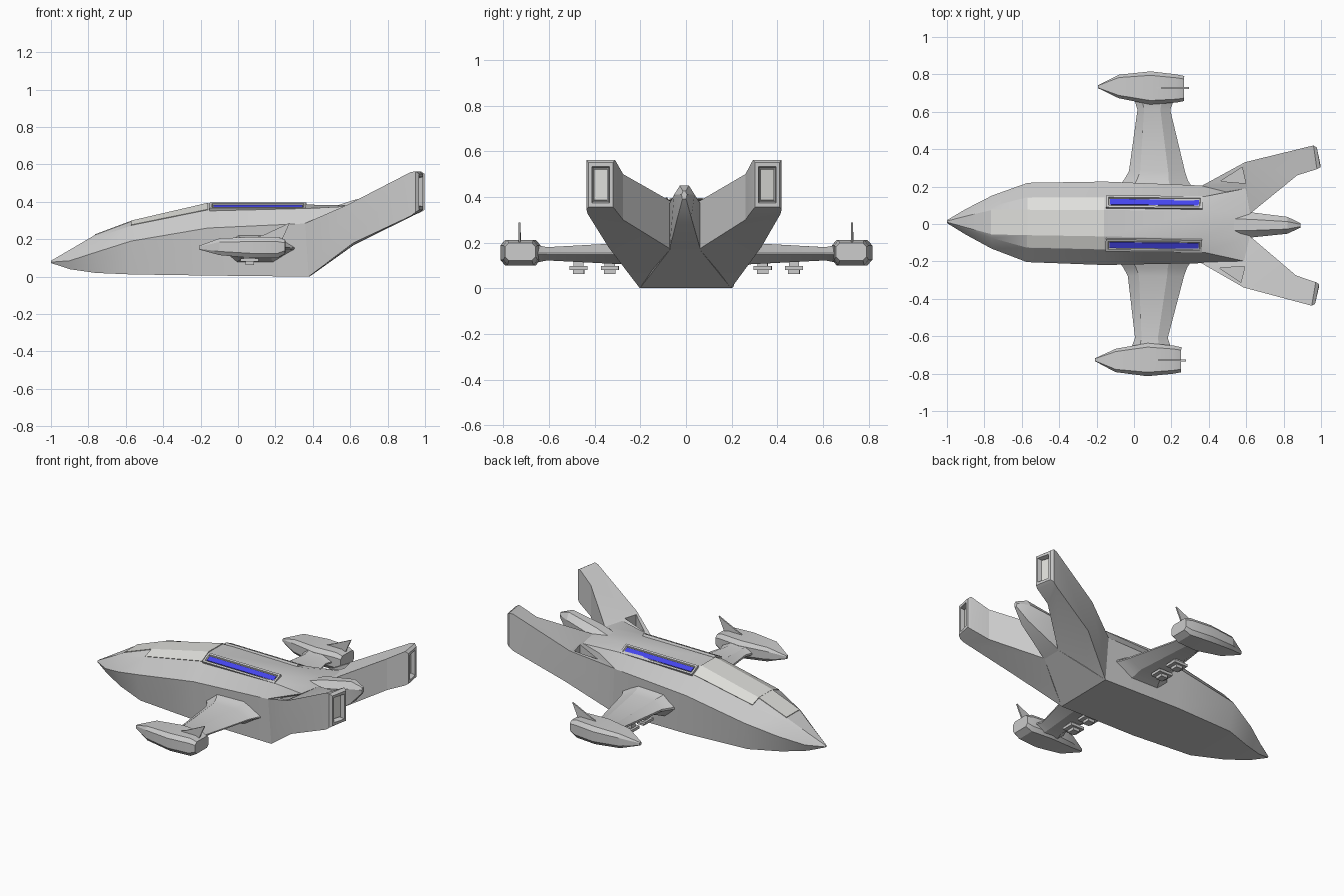
import bpy, bmesh, math

if "Cube" in bpy.data.objects:
    bpy.data.objects.remove(bpy.data.objects["Cube"])

YAW = -0.011          # the craft sits very slightly yawed
objects = []


def finish(name, bm, mirror=False, color=None, cutter=None):
    bmesh.ops.remove_doubles(bm, verts=bm.verts, dist=1e-5)
    bmesh.ops.recalc_face_normals(bm, faces=bm.faces)
    me = bpy.data.meshes.new(name)
    bm.to_mesh(me)
    bm.free()
    ob = bpy.data.objects.new(name, me)
    bpy.context.collection.objects.link(ob)
    ob.rotation_euler.z = YAW
    ob.location.y = 0.002
    if cutter:
        m = ob.modifiers.new("recess", 'BOOLEAN')
        m.operation, m.solver, m.object = 'DIFFERENCE', 'EXACT', cutter
    if mirror:
        m = ob.modifiers.new("mirror", 'MIRROR')
        m.use_axis = (False, True, False)
        m.use_mirror_merge = False
    if color:
        mat = bpy.data.materials.get(str(color)) or bpy.data.materials.new(str(color))
        mat.diffuse_color = (*color, 1)
        mat.use_nodes = True
        mat.node_tree.nodes["Principled BSDF"].inputs["Base Color"].default_value = mat.diffuse_color
        me.materials.append(mat)
    objects.append(ob)
    return ob


def loft(name, loops, **kw):
    """Skin a row of equal-length point loops and cap both ends."""
    bm = bmesh.new()
    rows = [[bm.verts.new(p) for p in loop] for loop in loops]
    n = len(rows[0])
    for a, b in zip(rows, rows[1:]):
        for i in range(n):
            j = (i + 1) % n
            bm.faces.new((a[i], a[j], b[j], b[i]))
    bm.faces.new(rows[0])
    bm.faces.new(rows[-1])
    return finish(name, bm, **kw)


def both_sides(x, half):
    """Full symmetric section from (y, z) points on one side."""
    return [(x, y, z) for y, z in half] + [(x, -y, z) for y, z in reversed(half)]


LIGHT, BLUE = (0.74, 0.74, 0.71), (0.06, 0.06, 0.85)

# Fuselage: top edge, shoulder, chine, bottom edge
hull = [
    (-1.0, [(.003, .085), (.005, .083), (.008, .078), (.004, .073)]),
    (-.90, [(.030, .143), (.040, .132), (.068, .085), (.045, .040)]),
    (-.76, [(.065, .225), (.085, .210), (.142, .130), (.105, .020)]),
    (-.57, [(.068, .295), (.135, .272), (.212, .190), (.180, .012)]),
    (-.16, [(.070, .390), (.140, .355), (.223, .260), (.205, .006)]),
    (.38, [(.075, .385), (.150, .365), (.207, .285), (.200, .000)]),
    (.62, [(.060, .380), (.200, .378), (.205, .300), (.065, .170)])]
loft("fuselage", [both_sides(x, h) for x, h in hull])

# Canopy panels
loft("canopy_front", [both_sides(x, [(w, z + .004), (w, z - .03)])
                      for x, w, z in [(-.765, .066, .222), (-.57, .068, .295)]], color=LIGHT)
loft("canopy_main", [both_sides(x, [(w, z + .005), (v, s + .004), (v - .02, s - .03)])
                     for x, w, z, v, s in [(-.57, .068, .295, .132, .273),
                                           (-.16, .070, .390, .138, .356)]], color=LIGHT)

# Central tail spike
loft("tail_spike", [both_sides(x, h) for x, h in [
    (.50, [(.03, .37), (.07, .34), (.07, .12)]),
    (.62, [(.03, .41), (.068, .37), (.068, .17)]),
    (.82, [(.02, .45), (.045, .41), (.030, .31)]),
    (.89, [(.006, .425), (.012, .41), (.008, .39)])]])

# Tail booms with a shoulder recess and a recessed nozzle
cut = loft("recess_cutter", [[(.46, .232, z), (.575, .308, z), (.595, .222, z)]
                             for z in (.285, .50)])
cut.hide_render = True
cut.hide_viewport = True


def boom_end(x_off, inset):
    a, b = (.967 + x_off, .428 - inset), (.987 + x_off, .302 + inset)
    lo, hi = .345 + inset * 1.2, .562 - inset * 1.2
    return [(*a, lo), (*a, hi), (*b, hi), (*b, lo)]


loft("tail_boom", [
    [(.38, .200, .000), (.36, .206, .285), (.38, 0, .20), (.38, 0, .000)],
    [(.62, .335, .180), (.59, .335, .385), (.62, .060, .380), (.62, .060, .170)],
    [(.93, .422, .325), (.93, .422, .560), (.87, .268, .500), (.87, .268, .300)],
    boom_end(-.012, 0), boom_end(.006, .010), boom_end(.006, .024),
    boom_end(-.025, .030)], mirror=True, cutter=cut)
loft("nozzle_panel", [boom_end(-.035, .032), boom_end(-.016, .034)], mirror=True, color=LIGHT)

# Dorsal light strips lying on the sloped shoulders
T = 0.46


def strip_rect(x0, x1, u, v):
    def at(x, s):
        return (x, .113 + s * math.cos(T) + v * math.sin(T),
                .371 - s * math.sin(T) + v * math.cos(T))
    return [at(x0, -u), at(x1, -u), at(x1, u), at(x0, u)]


loft("strip_frame", [strip_rect(-.15, .365, .036, -.015), strip_rect(-.15, .365, .036, .012),
                     strip_rect(-.138, .353, .024, .012), strip_rect(-.134, .349, .021, .002)],
     mirror=True)
loft("strip_light", [strip_rect(-.13, .345, .016, -.002), strip_rect(-.13, .345, .016, .007)],
     mirror=True, color=BLUE)


# Wings: hexagonal aerofoil, flared at root and tip
def foil(y, x0, x1, lo, hi):
    m, c = (lo + hi) / 2, x1 - x0
    return [(x0, y, m - .006), (x0, y, m + .006), (x0 + c * .2, y, hi), (x0 + c * .7, y, hi),
            (x1, y, m + .004), (x1, y, m - .004), (x0 + c * .7, y, lo), (x0 + c * .2, y, lo)]


loft("wing", [foil(.18, -.10, .32, .07, .235), foil(.235, -.055, .285, .09, .21),
              foil(.28, -.03, .27, .105, .198), foil(.61, .012, .187, .122, .180),
              foil(.66, -.005, .205, .112, .190)], mirror=True)


# Wing tip pods
def pod_ring(x, y0, y1, z0, z1):
    c, d = (y1 - y0) * .12, (z1 - z0) * .22
    return [(x, y0 + c, z0), (x, y1 - c, z0), (x, y1, z0 + d), (x, y1, z1 - d),
            (x, y1 - c, z1), (x, y0 + c, z1), (x, y0, z1 - d), (x, y0, z0 + d)]


loft("tip_pod", [pod_ring(-.20, .722, .738, .145, .165), pod_ring(-.09, .670, .795, .115, .205),
                 pod_ring(.08, .638, .815, .100, .212), pod_ring(.22, .650, .800, .100, .212),
                 pod_ring(.26, .658, .792, .122, .198)], mirror=True)

# Pod fins
loft("pod_fin", [[(.09, y, .205), (.15, y, .225), (.285, y, .288), (.245, y, .20)]
                 for y in (.724, .733)], mirror=True)

# Underwing hardpoints: pylon, plate and lower lug
for k, y in enumerate((.335, .472)):
    for part, x0, x1, w, z0, z1 in [("pylon", .035, .10, .022, .085, .13),
                                    ("plate", .02, .115, .039, .080, .097),
                                    ("lug", .045, .09, .025, .062, .082)]:
        loft(f"hardpoint_{part}_{k + 1}",
             [[(x0, y - w, z), (x1, y - w, z), (x1, y + w, z), (x0, y + w, z)]
              for z in (z0, z1)], mirror=True)

# Soften shallow creases, keep hard edges
bpy.ops.object.select_all(action='DESELECT')
for ob in objects:
    if ob is not cut:
        ob.select_set(True)
        bpy.context.view_layer.objects.active = ob
bpy.ops.object.shade_smooth_by_angle(angle=math.radians(20))
